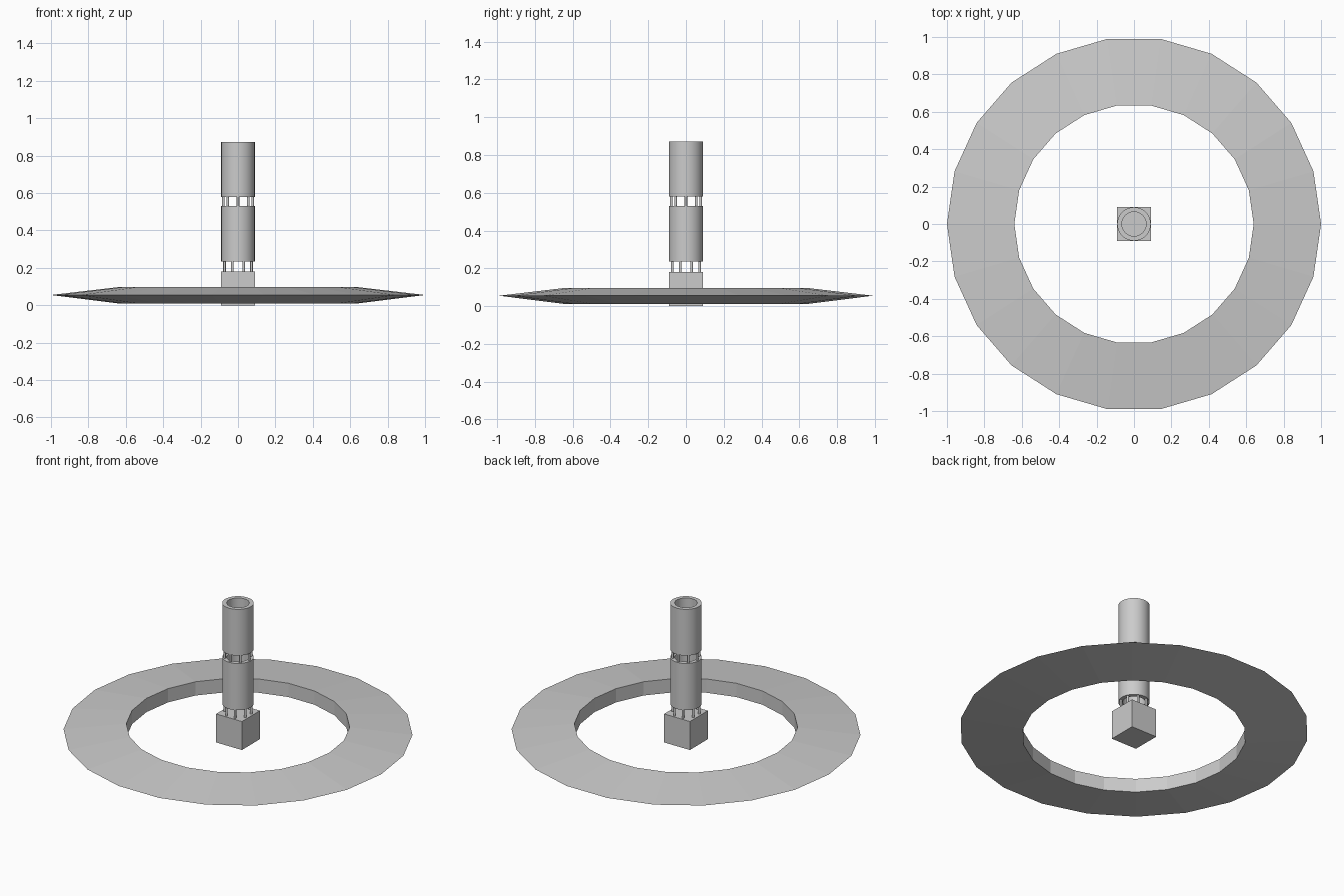
import bpy, bmesh, math

cube = bpy.data.objects.get("Cube")
if cube:
    bpy.data.objects.remove(cube, do_unlink=True)

grey = bpy.data.materials.new("plain grey")
grey.use_nodes = True
colour = (0.6, 0.6, 0.6, 1)
grey.diffuse_color = colour
grey.node_tree.nodes["Principled BSDF"].inputs["Base Color"].default_value = colour


def finish(obj, name, smooth=False):
    obj.name = name
    obj.data.materials.append(grey)
    if smooth:
        bpy.ops.object.select_all(action="DESELECT")
        obj.select_set(True)
        bpy.context.view_layer.objects.active = obj
        bpy.ops.object.shade_smooth_by_angle(angle=math.radians(30))
    return obj


def lathe(name, profile, sides, smooth=False):
    """Sweep a closed (radius, height) profile around the z axis."""
    bm = bmesh.new()
    rings = []
    for i in range(sides):
        a = math.tau * i / sides
        rings.append([bm.verts.new((r * math.cos(a), r * math.sin(a), z)) for r, z in profile])
    n = len(profile)
    for i in range(sides):
        a, b = rings[i], rings[(i + 1) % sides]
        for j in range(n):
            k = (j + 1) % n
            bm.faces.new((a[j], b[j], b[k], a[k]))
    bmesh.ops.recalc_face_normals(bm, faces=bm.faces)
    mesh = bpy.data.meshes.new(name)
    bm.to_mesh(mesh)
    bm.free()
    obj = bpy.data.objects.new(name, mesh)
    bpy.context.collection.objects.link(obj)
    return finish(obj, name, smooth)


def tube(name, z0, z1):
    outer, bore = 0.09, 0.065
    lathe(name, [(outer, z0), (outer, z1), (bore, z1), (bore, z0)], 32, True)


def rods(name, z0, z1, count=8, turn=0.0):
    for i in range(count):
        a = math.tau * (i + turn) / count
        bpy.ops.mesh.primitive_cylinder_add(
            vertices=12, radius=0.007, depth=z1 - z0,
            location=(0.078 * math.cos(a), 0.078 * math.sin(a), (z0 + z1) / 2))
        finish(bpy.context.object, f"{name}_{i + 1}", True)


# Wide faceted ring with a sharp outer rim
lathe("outer_ring", [(0.64, 0.01), (1.0, 0.055), (0.64, 0.097)], 22)

# Square base block
bpy.ops.mesh.primitive_cube_add(size=0.18, location=(0, 0, 0.09))
finish(bpy.context.object, "base_block")

# Central column: two tubes held apart by thin rods
rods("lower_rod", 0.18, 0.235, turn=0.5)
tube("lower_tube", 0.235, 0.53)
rods("upper_rod", 0.53, 0.58)
tube("upper_tube", 0.58, 0.872)
